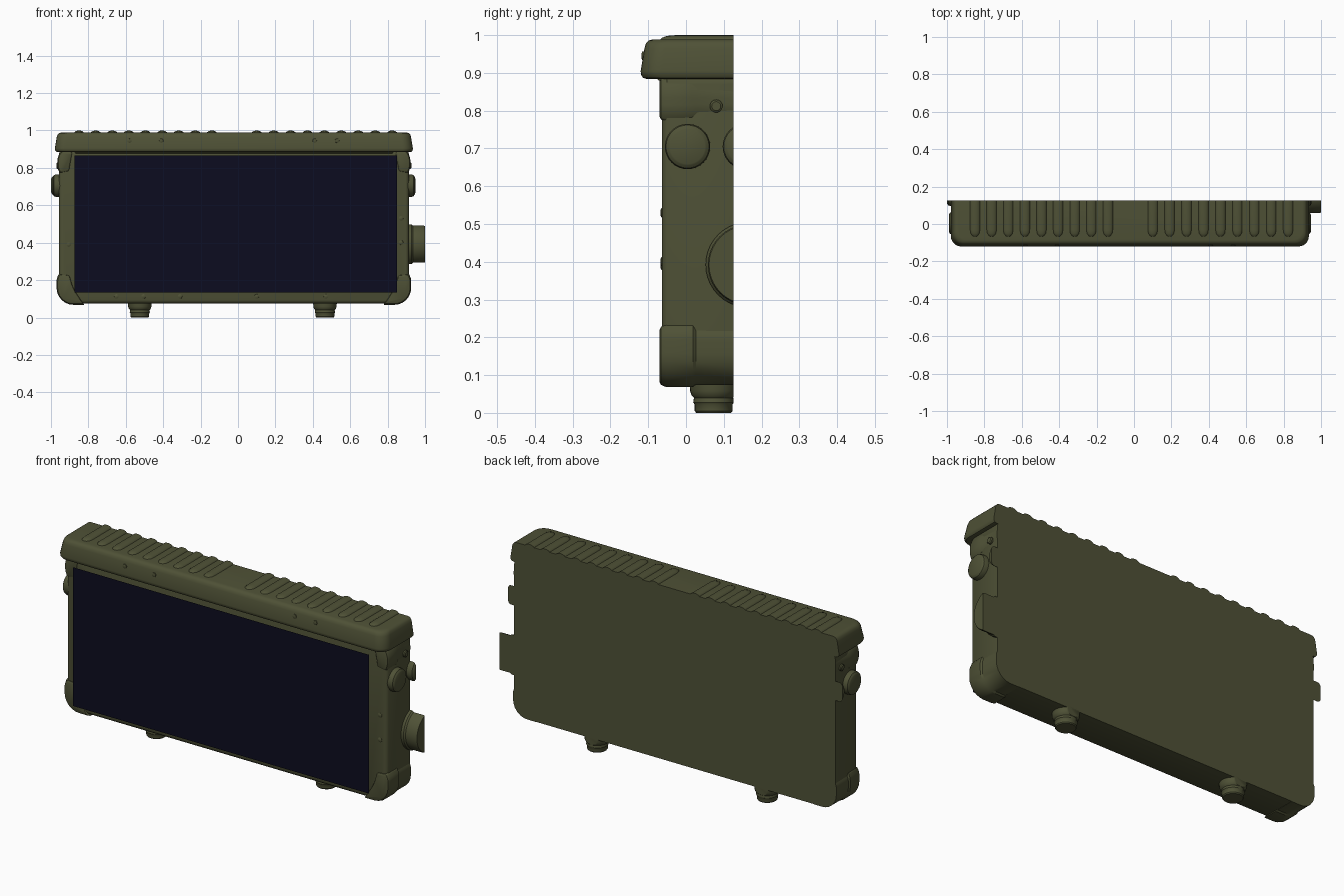
import bpy, bmesh, math
from mathutils import Vector, Matrix

if "Cube" in bpy.data.objects:
    bpy.data.objects.remove(bpy.data.objects["Cube"])

BACK = 0.1253     # everything ends on this flat back plane
CX = -0.022       # middle of the housing


def material(name, rgb):
    m = bpy.data.materials.new(name)
    m.diffuse_color = (*rgb, 1)
    m.use_nodes = True
    m.node_tree.nodes["Principled BSDF"].inputs["Base Color"].default_value = m.diffuse_color
    return m


OLIVE = material("olive_green", (0.078, 0.083, 0.037))
NAVY = material("dark_navy", (0.0035, 0.0035, 0.014))


def finish(bm, name, mat=OLIVE, clip=True):
    if clip:
        geom = bm.verts[:] + bm.edges[:] + bm.faces[:]
        cut = bmesh.ops.bisect_plane(bm, geom=geom, plane_co=(0, BACK, 0),
                                     plane_no=(0, 1, 0), clear_outer=True)
        edges = [e for e in cut["geom_cut"] if isinstance(e, bmesh.types.BMEdge)]
        rim = [e for e in edges if e.is_boundary]
        if rim:
            bmesh.ops.holes_fill(bm, edges=rim)
        bmesh.ops.recalc_face_normals(bm, faces=bm.faces[:])
    me = bpy.data.meshes.new(name)
    bm.to_mesh(me)
    bm.free()
    me.materials.append(mat)
    ob = bpy.data.objects.new(name, me)
    bpy.context.collection.objects.link(ob)
    return ob


def loft(name, rings):
    bm = bmesh.new()
    vs = [[bm.verts.new(p) for p in ring] for ring in rings]
    n = len(vs[0])
    for a, b in zip(vs, vs[1:]):
        for i in range(n):
            j = (i + 1) % n
            bm.faces.new((a[i], a[j], b[j], b[i]))
    bm.faces.new(vs[0])
    bm.faces.new(vs[-1])
    return finish(bm, name)


def rounded(corners, n=6):
    """Outline from (u, v, radius) corners."""
    out = []
    for i, (u, v, r) in enumerate(corners):
        p = Vector((u, v))
        a = p + (Vector(corners[i - 1][:2]) - p).normalized() * r
        b = p + (Vector(corners[(i + 1) % len(corners)][:2]) - p).normalized() * r
        if r == 0:
            out.append(p)
            continue
        for k in range(n + 1):
            t = k / n
            w = 0.58 * t * (1 - t) * 2      # rounder than a plain parabola
            s = (1 - t) ** 2 + w * 1.22 + t * t
            out.append((a * (1 - t) ** 2 + p * w * 1.22 + b * t * t) / s)
    return out


def shrink(outline, d):
    us, vs = [p[0] for p in outline], [p[1] for p in outline]
    cu, cv = (max(us) + min(us)) / 2, (max(vs) + min(vs)) / 2
    fu, fv = 1 - 2 * d / (max(us) - min(us)), 1 - 2 * d / (max(vs) - min(vs))
    return [(cu + (p[0] - cu) * fu, cv + (p[1] - cv) * fv) for p in outline]


def slab(name, outline, layers):
    """Front-to-back slab: layers are (y, inset)."""
    return loft(name, [[(u, y, v) for u, v in shrink(outline, d)] for y, d in layers])


def lathe(name, profile, centre, axis, sides=32, squash=1.0):
    """Turned part: profile is (radius, distance along axis)."""
    rot = Vector((0, 0, 1)).rotation_difference(Vector(axis)).to_matrix()
    c = Vector(centre)
    rings = []
    for r, h in profile:
        ring = []
        for i in range(sides):
            a = math.tau * i / sides
            p = rot @ Vector((r * math.cos(a), r * math.sin(a), h))
            p.z *= squash
            ring.append(c + p)
        rings.append(ring)
    return loft(name, rings)


# housing
half = 0.936
body = rounded([(CX - half, 0.075, 0.09), (CX + half, 0.075, 0.09),
                (CX + half, 0.90, 0.03), (CX - half, 0.90, 0.03)])
slab("housing", body, [(-0.064, 0.018), (-0.060, 0.008), (-0.050, 0.001), (0.14, 0)])

# corner guards, lower and upper, mirrored
for s, side in ((-1, "left"), (1, "right")):
    low = rounded([(CX + s * 0.948, 0.068, 0.09), (CX + s * 0.80, 0.068, 0.004),
                   (CX + s * 0.86, 0.16, 0.03), (CX + s * 0.88, 0.23, 0.01),
                   (CX + s * 0.936, 0.235, 0.01), (CX + s * 0.948, 0.205, 0.01)])
    slab("lower_guard_" + side, low, [(-0.070, 0.014), (-0.066, 0.006),
         (-0.052, 0), (0.018, 0), (0.026, 0.006), (0.14, 0.006)])
    top = rounded([(CX + s * 0.925, 0.89, 0.01), (CX + s * 0.944, 0.855, 0.02),
                   (CX + s * 0.944, 0.80, 0.015), (CX + s * 0.93, 0.77, 0.01),
                   (CX + s * 0.88, 0.78, 0.01), (CX + s * 0.86, 0.89, 0.01)])
    slab("upper_guard_" + side, top, [(-0.070, 0.012), (-0.066, 0.005),
         (-0.055, 0), (0.015, 0), (0.03, 0.005), (0.14, 0.006)])

# seal strip under the lid
slab("seal_strip", rounded([(CX - 0.85, 0.878, 0.004), (CX + 0.85, 0.878, 0.004),
     (CX + 0.85, 0.90, 0.004), (CX - 0.85, 0.90, 0.004)]),
     [(-0.075, 0.004), (-0.068, 0), (0.10, 0)])

# lid with tapered sides
lid = []
for z, d in ((0.884, 0.016), (0.887, 0.006), (0.895, 0.001), (0.905, 0),
             (0.965, 0.010), (0.978, 0.014), (0.986, 0.022), (0.989, 0.034)):
    w = 0.957 - d
    plan = rounded([(CX - w, -0.12 + d, 0.055), (CX + w, -0.12 + d, 0.055),
                    (CX + w, 0.14, 0), (CX - w, 0.14, 0)])
    lid.append([(u, v, z) for u, v in plan])
loft("lid", lid)

# ribs across the lid
for i in range(9):
    for x in (-0.85 + 0.0888 * i, 0.10 + 0.0905 * i):
        lathe("lid_rib", [(0.004, -0.07), (0.016, -0.064), (0.025, -0.05),
              (0.028, -0.03), (0.028, 0.14)], (x, 0, 0.984), (0, 1, 0), 16, 0.56)

# display panel
bm = bmesh.new()
bm.faces.new([bm.verts.new((x, -0.1252, z)) for x, z in
              ((-0.875, 0.135), (0.85, 0.135), (0.85, 0.866), (-0.875, 0.866))])
finish(bm, "display_panel", NAVY, clip=False)

# side knobs
for s, x0, tip, tip2, side in ((1, 0.905, 0.945, 0.95, "right"),
                               (-1, -0.95, 0.99, 1.0, "left")):
    for y, t in ((0.004, tip), (0.157, tip2)):
        h = t - abs(x0)
        lathe("knob_" + side, [(0.060, 0), (0.060, h - 0.016), (0.057, h - 0.007),
              (0.050, h - 0.002), (0.046, h)], (x0, y, 0.705), (s, 0, 0))
    # small side bolt
    lathe("side_bolt_" + side, [(0.017, 0), (0.017, 0.010), (0.012, 0.014)],
          (CX + s * 0.935, 0.08, 0.812), (s, 0, 0), 16)

# large round connector on the right
lathe("connector", [(0.113, 0), (0.113, 0.018), (0.107, 0.026), (0.107, 0.084),
      (0.104, 0.090)], (0.91, 0.165, 0.392), (1, 0, 0), 40)

# feet
for x in (-0.525, 0.465):
    lathe("foot", [(0.046, 0), (0.050, 0.005), (0.050, 0.022), (0.054, 0.028),
          (0.052, 0.040), (0.058, 0.046), (0.062, 0.058), (0.064, 0.09)],
          (x, 0.073, 0), (0, 0, 1))

# rivets on the frame and lid
frame = ((-0.65, 0.113), (-0.505, 0.113), (-0.31, 0.113), (0.10, 0.113),
         (0.47, 0.113), (-0.905, 0.39), (0.872, 0.40), (0.872, 0.53))
for x, z in frame:
    lathe("frame_rivet", [(0.013, 0), (0.012, 0.005), (0.006, 0.008)],
          (x, -0.060, z), (0, -1, 0), 12)
for x in (-0.58, -0.41, 0.41, 0.53):
    lathe("lid_rivet", [(0.012, 0), (0.011, 0.006), (0.006, 0.008)],
          (x, -0.110, 0.945), (0, -1, 0), 12)

# smooth shading with crisp edges
for ob in bpy.data.objects:
    ob.select_set(True)
    bpy.context.view_layer.objects.active = ob
bpy.ops.object.shade_smooth_by_angle(angle=math.radians(35))
